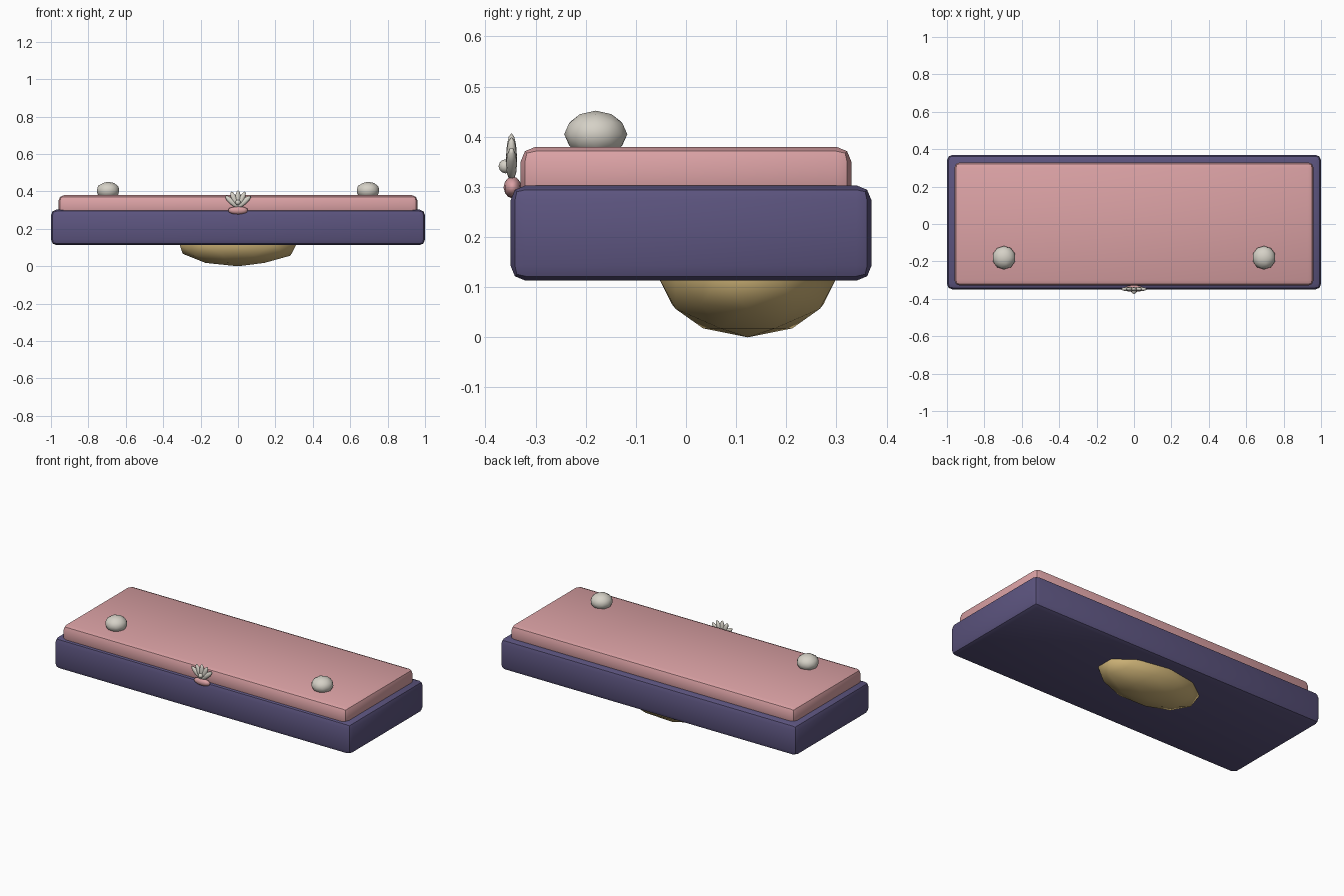
import bpy
from math import radians, sin, cos

cube = bpy.data.objects.get("Cube")
if cube:
    bpy.data.objects.remove(cube, do_unlink=True)


def material(name, rgb):
    m = bpy.data.materials.new(name)
    m.use_nodes = True
    m.diffuse_color = (*rgb, 1)
    m.node_tree.nodes["Principled BSDF"].inputs["Base Color"].default_value = (*rgb, 1)
    return m


violet = material("violet", (0.107, 0.089, 0.212))
rose = material("rose pink", (0.71, 0.36, 0.375))
pearl = material("pearl white", (0.67, 0.64, 0.57))
gold = material("pale gold", (0.60, 0.44, 0.18))


def finish(obj, name, mat):
    obj.name = name
    obj.data.materials.append(mat)
    bpy.ops.object.transform_apply(location=False, rotation=True, scale=True)
    return obj


def slab(name, mat, center, size, bevel):
    """Box with two-step rounded edges."""
    bpy.ops.mesh.primitive_cube_add(size=1, location=center)
    obj = bpy.context.object
    obj.scale = size
    finish(obj, name, mat)
    mod = obj.modifiers.new("rounded edges", 'BEVEL')
    mod.width = bevel
    mod.segments = 2
    bpy.ops.object.modifier_apply(modifier=mod.name)
    bpy.ops.object.shade_smooth_by_angle(angle=radians(30))


def blob(name, mat, center, radii, tilt=0.0, detail=2):
    """Smooth ellipsoid, optionally tilted sideways."""
    bpy.ops.mesh.primitive_ico_sphere_add(subdivisions=detail, radius=1, location=center)
    obj = bpy.context.object
    obj.scale = radii
    obj.rotation_euler = (0, tilt, 0)
    finish(obj, name, mat)
    bpy.ops.object.shade_smooth()


# Case body and lid
slab("case_body", violet, (0, 0.01, 0.208), (2.0, 0.72, 0.19), 0.03)
slab("case_lid", rose, (0, 0, 0.325), (1.92, 0.66, 0.11), 0.03)

# Rounded dome under the case
blob("underside_dome", gold, (0, 0.123, 0.12), (0.33, 0.178, 0.12))

# Pearl knobs on the lid
for side, x in (("left", 0.695), ("right", -0.695)):
    blob(side + "_pearl_knob", pearl, (x, -0.18, 0.405), (0.063, 0.063, 0.047))

# Shell clasp: a fan of petals over a small pink base
for i in range(-2, 3):
    a = radians(24 * i)
    reach = 0.045
    blob(f"shell_petal_{i + 3}", pearl,
         (reach * sin(a), -0.348, 0.315 + reach * cos(a)),
         (0.015, 0.011, 0.047), tilt=a)
blob("shell_bead", pearl, (0, -0.36, 0.341), (0.014, 0.014, 0.014))
blob("clasp_base", rose, (0, -0.346, 0.299), (0.055, 0.018, 0.022))
